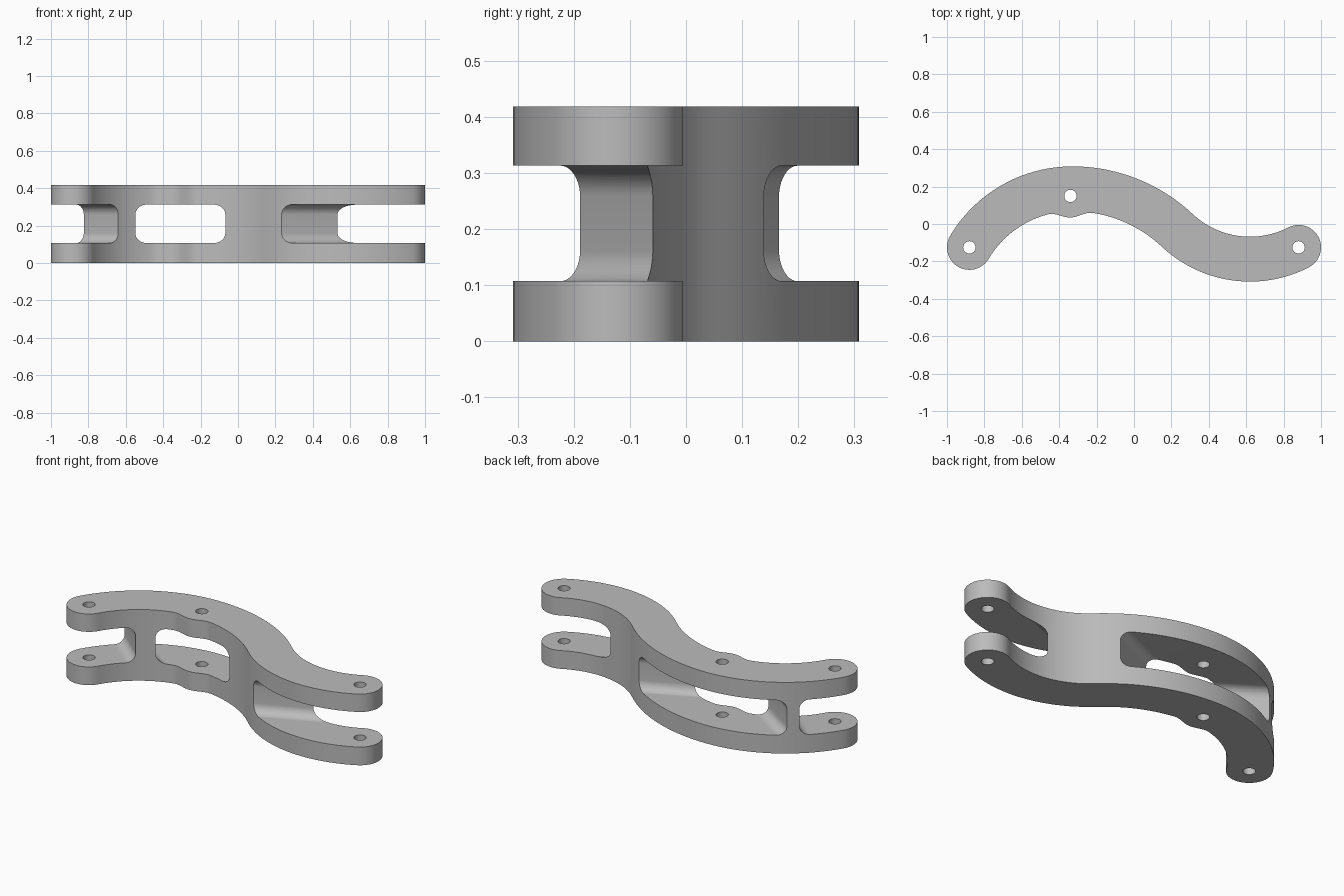
import bpy, bmesh
from math import cos, sin, pi, radians, hypot
from mathutils import Vector

if "Cube" in bpy.data.objects:
    bpy.data.objects.remove(bpy.data.objects["Cube"])

HEIGHT = 0.418
SLOT_LOW, SLOT_HIGH = 0.107, 0.313
FILLET = 0.055
HALF = 0.12  # half the width of the arm

metal = bpy.data.materials.new("plain grey")
metal.use_nodes = True
metal.diffuse_color = (0.5, 0.5, 0.5, 1)
metal.node_tree.nodes["Principled BSDF"].inputs["Base Color"].default_value = (0.5, 0.5, 0.5, 1)


def arc(centre, radius, start, end, steps=24):
    angles = [radians(start + (end - start) * i / steps) for i in range(steps + 1)]
    return [(centre[0] + radius * cos(a), centre[1] + radius * sin(a)) for a in angles]


def prism(name, outline, low, high, round_sides=()):
    """Extrude an outline; the listed sides get rounded top and bottom edges."""
    bm = bmesh.new()
    bottom = [bm.verts.new((x, y, low)) for x, y in outline]
    top = [bm.verts.new((x, y, high)) for x, y in outline]
    count = len(outline)
    bm.faces.new(bottom)
    bm.faces.new(top)
    for i in range(count):
        j = (i + 1) % count
        bm.faces.new((bottom[i], bottom[j], top[j], top[i]))
    bmesh.ops.recalc_face_normals(bm, faces=bm.faces)
    edges = [bm.edges.get((ring[i], ring[(i + 1) % count]))
             for i in round_sides for ring in (bottom, top)]
    if edges:
        bmesh.ops.bevel(bm, geom=edges, offset=FILLET, segments=10,
                        profile=0.5, affect='EDGES')
    mesh = bpy.data.meshes.new(name)
    bm.to_mesh(mesh)
    bm.free()
    obj = bpy.data.objects.new(name, mesh)
    bpy.context.collection.objects.link(obj)
    return obj


# S-shaped outline of the arm, from tangent arcs
left_end, right_end = (-0.88, -0.125), (0.88, -0.125)
bend_left, bend_mid, bend_right = (-0.33, -0.452), (-0.33, -0.632), (0.62, 0.38)
A, B, C = 149.3, 46.8, 297.2

outer = (arc(bend_left, 0.64 + HALF, A, 90) + arc(bend_mid, 0.82 + HALF, 90, B)[1:]
         + arc(bend_right, 0.568 - HALF, B + 180, C)[1:])
inner = (arc(bend_right, 0.568 + HALF, C, B + 180) + arc(bend_mid, 0.82 - HALF, B, 90, 40)[1:]
         + arc(bend_left, 0.64 - HALF, 90, A, 40)[1:])


# Soft swelling of the inner edge beside the middle hole
def swell(p):
    d = abs(p[0] + 0.34) / 0.12
    return (p[0], p[1] - (0.033 * cos(d * pi / 2) ** 2 if d < 1 and p[1] > 0 else 0))


inner = [swell(p) for p in inner]
outline = (outer + arc(right_end, HALF, C - 180, C - 360)[1:-1]
           + inner + arc(left_end, HALF, A + 180, A)[1:-1])
arm = prism("curved_arm", outline, 0, HEIGHT)
arm.data.materials.append(metal)

# Slots: a fork at each end and a window in the middle
cutters = [
    prism("right_fork_cutter", [(-0.07, -0.32), (1.3, 0.274), (1.3, -0.6), (-0.07, -0.6)],
          SLOT_LOW, SLOT_HIGH, [0]),
    prism("left_fork_cutter", [(-0.45, -0.2), (-1.02, 0.295), (-1.3, 0.295),
                               (-1.3, -0.6), (-0.45, -0.6)],
          SLOT_LOW, SLOT_HIGH, [0]),
    prism("window_cutter", [(-0.287, -0.08), (0.8, 0.4), (-1.13, 0.4), (-0.397, -0.08)],
          SLOT_LOW, SLOT_HIGH, [0, 2]),
]

# Pin holes
for name, centre in (("left", left_end), ("middle", (-0.34, 0.15)), ("right", right_end)):
    cutters.append(prism(name + "_hole_cutter", arc(centre, 0.033, 0, 360, 32)[:-1],
                         -0.1, HEIGHT + 0.1))

bpy.ops.object.select_all(action='DESELECT')
arm.select_set(True)
bpy.context.view_layer.objects.active = arm
for cutter in cutters:
    cutter.hide_render = True
    mod = arm.modifiers.new(cutter.name, 'BOOLEAN')
    mod.operation = 'DIFFERENCE'
    mod.solver = 'EXACT'
    mod.object = cutter
    bpy.ops.object.modifier_apply(modifier=mod.name)
    bpy.data.objects.remove(cutter)

bpy.ops.object.shade_smooth_by_angle(angle=radians(30))
